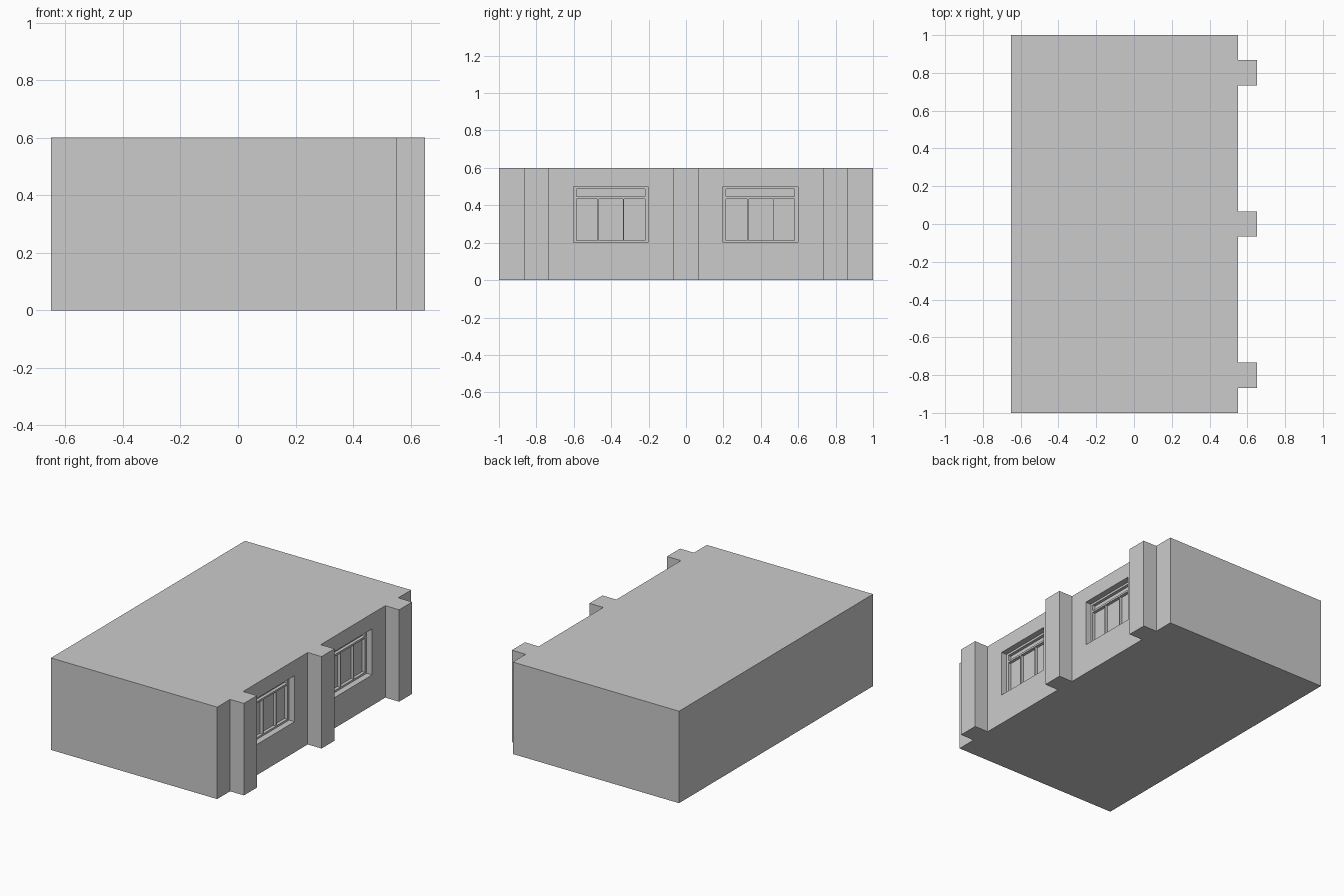
import bpy, bmesh

if "Cube" in bpy.data.objects:
    bpy.data.objects.remove(bpy.data.objects["Cube"])

WALL_X, BACK_X, PILLAR_X, HEIGHT = 0.55, -0.65, 0.65, 0.6
RECESS, PANE_DEPTH = 0.04, 0.06


def box(name, x, y, z):
    bpy.ops.mesh.primitive_cube_add(size=1, location=(sum(x) / 2, sum(y) / 2, sum(z) / 2))
    ob = bpy.context.object
    ob.name = name
    ob.scale = (x[1] - x[0], y[1] - y[0], z[1] - z[0])
    bpy.ops.object.transform_apply(location=True, scale=True)
    return ob


def cut(target, depth, y, z):
    cutter = box("cutter", (WALL_X - depth, WALL_X + 0.2), y, z)
    cutter.hide_render = True
    mod = target.modifiers.new("cut", 'BOOLEAN')
    mod.operation = 'DIFFERENCE'
    mod.solver = 'EXACT'
    mod.object = cutter
    bpy.context.view_layer.objects.active = target
    bpy.ops.object.modifier_apply(modifier=mod.name)
    bpy.data.objects.remove(cutter, do_unlink=True)


# Building block: floor outline with three wall pillars, extruded upward
outline = [(BACK_X, 1), (BACK_X, -1), (WALL_X, -1)]
for yc in (-0.8, 0, 0.8):
    a, b = yc - 0.067, yc + 0.067
    outline += [(WALL_X, a), (PILLAR_X, a), (PILLAR_X, b), (WALL_X, b)]
outline.append((WALL_X, 1))

bm = bmesh.new()
base = bm.faces.new([bm.verts.new((x, y, 0)) for x, y in outline])
top = bmesh.ops.extrude_face_region(bm, geom=[base])["geom"]
bmesh.ops.translate(bm, vec=(0, 0, HEIGHT),
                    verts=[v for v in top if isinstance(v, bmesh.types.BMVert)])
bmesh.ops.recalc_face_normals(bm, faces=bm.faces)
mesh = bpy.data.meshes.new("building_block")
bm.to_mesh(mesh)
bm.free()
building = bpy.data.objects.new("building_block", mesh)
bpy.context.collection.objects.link(building)

# Windows: a recess, then a transom pane and three tall panes set deeper
for yc in (-0.402, 0.398):
    cut(building, RECESS, (yc - 0.2, yc + 0.2), (0.2, 0.5))
    cut(building, PANE_DEPTH, (yc - 0.183, yc + 0.183), (0.447, 0.486))
    for a, b in ((-0.183, -0.071), (-0.064, 0.066), (0.071, 0.183)):
        cut(building, PANE_DEPTH, (yc + a, yc + b), (0.212, 0.435))
